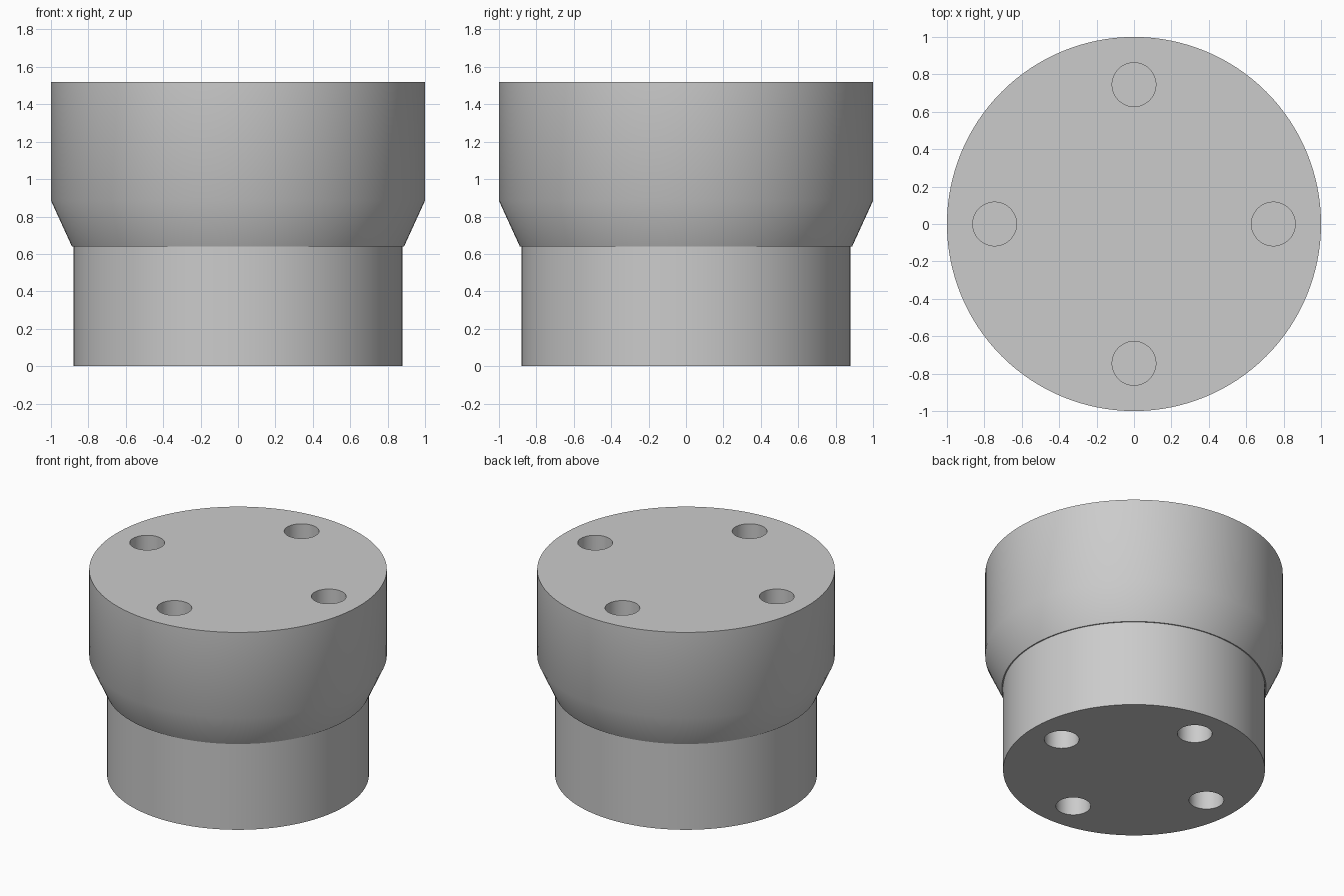
import bpy
import bmesh
import math
from mathutils import Matrix

cube = bpy.data.objects.get("Cube")
if cube:
    bpy.data.objects.remove(cube, do_unlink=True)

SEGMENTS = 128
HOLE_RADIUS = 0.117
HOLE_DEPTH = 0.5

# One plain grey for everything
grey = bpy.data.materials.new("plain grey")
grey.use_nodes = True
colour = (0.6, 0.6, 0.6, 1)
grey.diffuse_color = colour
grey.node_tree.nodes["Principled BSDF"].inputs["Base Color"].default_value = colour


def make_object(name, bm):
    mesh = bpy.data.meshes.new(name)
    bmesh.ops.recalc_face_normals(bm, faces=bm.faces)
    bm.to_mesh(mesh)
    bm.free()
    mesh.materials.append(grey)
    obj = bpy.data.objects.new(name, mesh)
    bpy.context.collection.objects.link(obj)
    return obj


def turned_solid(name, profile):
    """Closed solid turned around z from (radius, height) rings, capped at both ends."""
    bm = bmesh.new()
    rings = []
    for radius, height in profile:
        ring = []
        for i in range(SEGMENTS):
            a = math.tau * i / SEGMENTS
            ring.append(bm.verts.new((radius * math.cos(a), radius * math.sin(a), height)))
        rings.append(ring)
    for low, high in zip(rings, rings[1:]):
        for i in range(SEGMENTS):
            j = (i + 1) % SEGMENTS
            bm.faces.new((low[i], low[j], high[j], high[i]))
    bm.faces.new(rings[0])
    bm.faces.new(rings[-1])
    return make_object(name, bm)


def drill_cutter(name, ring_radius, face_height):
    """Four cylinders on the axes, centred on the face they drill into."""
    bm = bmesh.new()
    for i in range(4):
        a = math.pi / 2 * i
        place = Matrix.Translation((ring_radius * math.cos(a), ring_radius * math.sin(a), face_height))
        bmesh.ops.create_cone(bm, cap_ends=True, segments=48, radius1=HOLE_RADIUS,
                              radius2=HOLE_RADIUS, depth=2 * HOLE_DEPTH, matrix=place)
    cutter = make_object(name, bm)
    cutter.hide_render = True
    return cutter


# Stepped body: narrow base, small ledge, flared collar and wide drum
body = turned_solid("stepped_body", [
    (0.88, 0), (0.88, 0.64), (0.888, 0.64), (1, 0.885), (1, 1.52)])

# Blind holes in the top and bottom faces
cutters = [drill_cutter("top_hole_cutter", 0.745, 1.52),
           drill_cutter("bottom_hole_cutter", 0.635, 0)]

bpy.ops.object.select_all(action="DESELECT")
body.select_set(True)
bpy.context.view_layer.objects.active = body
for cutter in cutters:
    cut = body.modifiers.new(cutter.name, "BOOLEAN")
    cut.operation = "DIFFERENCE"
    cut.solver = "EXACT"
    cut.object = cutter
    bpy.ops.object.modifier_apply(modifier=cut.name)
    bpy.data.objects.remove(cutter, do_unlink=True)

bpy.ops.object.shade_smooth_by_angle(angle=math.radians(30))
